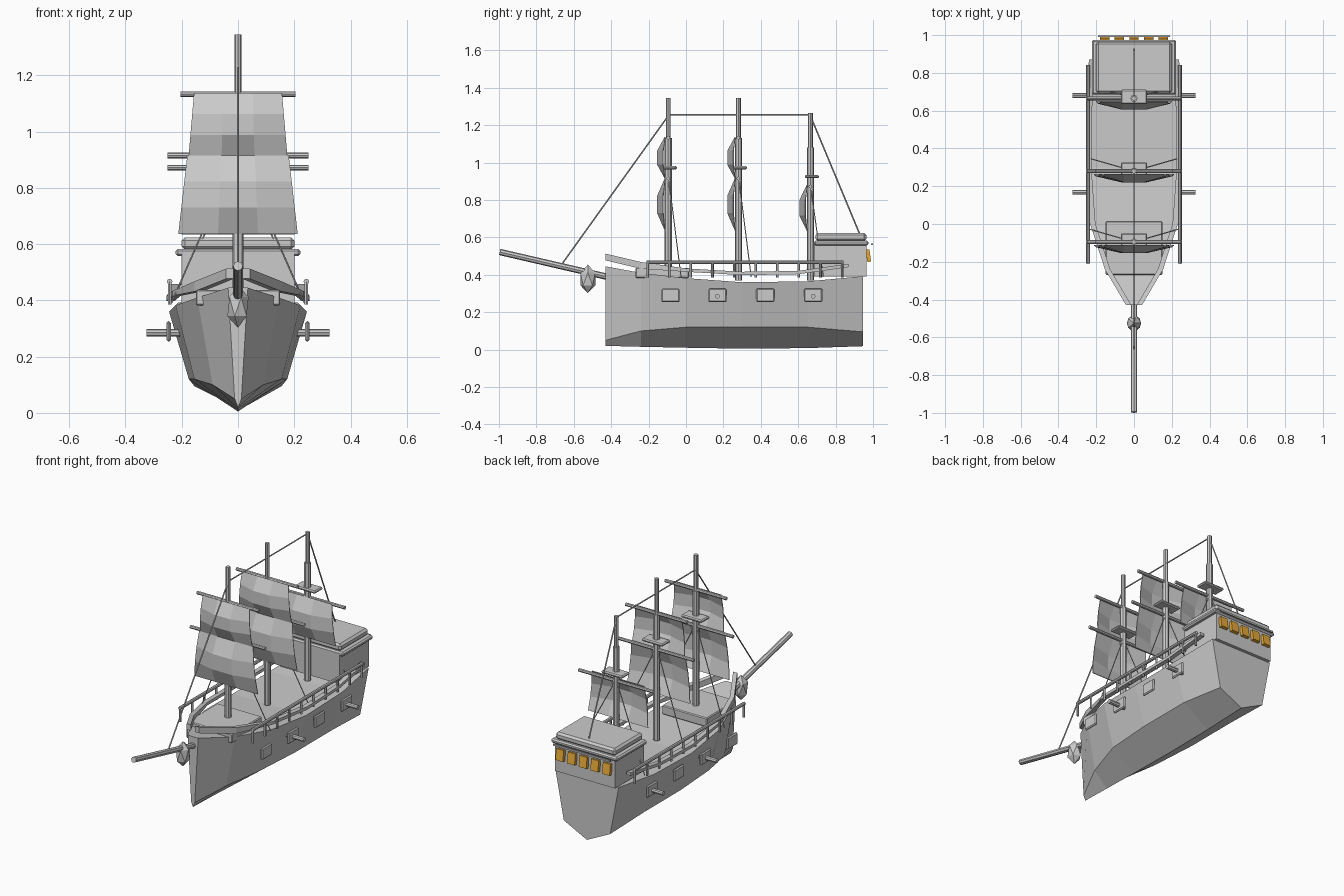
import bpy, bmesh, math
from mathutils import Vector

if "Cube" in bpy.data.objects:
    bpy.data.objects.remove(bpy.data.objects["Cube"])


def add_mesh(name, verts, faces):
    me = bpy.data.meshes.new(name)
    me.from_pydata(verts, [], faces)
    bm = bmesh.new()
    bm.from_mesh(me)
    bmesh.ops.recalc_face_normals(bm, faces=bm.faces)
    bm.to_mesh(me)
    bm.free()
    ob = bpy.data.objects.new(name, me)
    bpy.context.collection.objects.link(ob)
    return ob


def box(name, center, size, bevel=0.0):
    bpy.ops.mesh.primitive_cube_add(size=1, location=center)
    ob = bpy.context.object
    ob.name = name
    ob.scale = size
    bpy.ops.object.transform_apply(location=False, rotation=False, scale=True)
    if bevel:
        m = ob.modifiers.new("bevel", 'BEVEL')
        m.width, m.segments = bevel, 1
    return ob


def rod(name, a, b, r, sides=8):
    a, b = Vector(a), Vector(b)
    d = b - a
    bpy.ops.mesh.primitive_cylinder_add(vertices=sides, radius=r, depth=d.length, location=(a + b) / 2)
    ob = bpy.context.object
    ob.name = name
    ob.rotation_euler = d.to_track_quat('Z', 'Y').to_euler()
    return ob


# Hull: stations of y, sheer half width, sheer z, chine half width, chine z, keel z
stations = [(-0.43, 0.035, 0.445, 0.012, 0.05, 0.02),
            (-0.24, 0.145, 0.41, 0.09, 0.10, 0.015),
            (0.0, 0.222, 0.382, 0.155, 0.12, 0.01),
            (0.3, 0.245, 0.36, 0.175, 0.12, 0.005),
            (0.65, 0.24, 0.365, 0.175, 0.12, 0.008),
            (0.945, 0.212, 0.392, 0.155, 0.095, 0.018)]
verts, faces = [], []
for y, w, z, cw, cz, kz in stations:
    verts += [(-w, y, z), (-cw, y, cz), (0, y, kz), (cw, y, cz), (w, y, z)]
for s in range(len(stations) - 1):
    for i in range(5):
        j = (i + 1) % 5
        faces.append((s * 5 + i, s * 5 + j, s * 5 + 5 + j, s * 5 + 5 + i))
faces += [tuple(range(5)), tuple(range(len(verts) - 5, len(verts)))]
add_mesh("hull", verts, faces)

# Sheer caps: a square strip following the deck edge
path = [(0.028, -0.43, 0.495), (0.14, -0.24, 0.45), (0.218, 0.0, 0.425),
        (0.24, 0.3, 0.407), (0.236, 0.6, 0.412), (0.225, 0.87, 0.45)]
for side in (-1, 1):
    verts, faces = [], []
    for k, (x, y, z) in enumerate(path):
        h = 0.018 if k < 2 else 0.009
        for dx, dz in ((-0.014, -h), (0.014, -h), (0.014, h), (-0.014, h)):
            verts.append((side * (x + dx), y, z + dz))
    for s in range(len(path) - 1):
        for i in range(4):
            j = (i + 1) % 4
            faces.append((s * 4 + i, s * 4 + j, s * 4 + 4 + j, s * 4 + 4 + i))
    n = len(verts)
    faces += [(0, 1, 2, 3), (n - 4, n - 3, n - 2, n - 1)]
    add_mesh("sheer_cap", verts, faces)

# Foredeck and stern cabin
box("foredeck", (0, -0.127, 0.41), (0.3, 0.286, 0.055), 0.005)
box("cabin", (0, 0.825, 0.48), (0.4, 0.28, 0.18))
box("cabin_cornice", (0, 0.83, 0.57), (0.444, 0.29, 0.026), 0.008)
box("cabin_roof", (0, 0.828, 0.602), (0.4, 0.272, 0.044), 0.012)

# Stern windows
amber = bpy.data.materials.new("amber")
amber.diffuse_color = (0.8, 0.4, 0.04, 1)
amber.use_nodes = True
amber.node_tree.nodes["Principled BSDF"].inputs["Base Color"].default_value = amber.diffuse_color
for i in range(5):
    w = box("stern_window", (0.078 * (i - 2), 0.975, 0.502), (0.05, 0.02, 0.066))
    w.rotation_euler.x = math.radians(8)
    w.data.materials.append(amber)
box("window_lintel", (0, 0.994, 0.563), (0.38, 0.01, 0.01))

# Railings, gun ports, guns
for s in (-1, 1):
    rod("rail", (s * 0.243, -0.21, 0.467), (s * 0.243, 0.842, 0.467), 0.01)
    for i in range(10):
        y = -0.205 + 0.1155 * i
        rod("rail_post", (s * 0.243, y, 0.385), (s * 0.243, y, 0.467), 0.007, 6)
    for i, y in enumerate((-0.083, 0.168, 0.424, 0.68)):
        box("gun_port", (s * 0.247, y, 0.29), (0.016, 0.098, 0.072), 0.006)
        if i % 2:
            rod("gun_barrel", (s * 0.19, y, 0.285), (s * 0.326, y, 0.285), 0.013)


def sail(y, top, bottom, wt, wb, bulge=0.052):
    verts, faces = [], []
    for r in range(4):
        v = r / 3
        for c in range(4):
            u = c / 3
            x = (2 * u - 1) * (wt + (wb - wt) * v)
            dy = bulge * math.sin(math.pi * v) * (0.2 + 0.8 * math.sin(math.pi * u))
            verts.append((x, y - 0.017 - dy, top + (bottom - top) * v))
    for r in range(3):
        for c in range(3):
            k = r * 4 + c
            faces.append((k, k + 1, k + 5, k + 4))
    m = add_mesh("sail", verts, faces).modifiers.new("thickness", 'SOLIDIFY')
    m.thickness, m.offset = 0.004, 0


def yard(y, z, half):
    rod("yard", (-half, y, z), (half, y, z), 0.01)


def mast(y, step, top, nest, shroud_top):
    rod("lower_mast", (0, y, 0.37), (0, y, step), 0.019)
    rod("upper_mast", (0, y, step - 0.01), (0, y, top), 0.013)
    box("crows_nest", (0, y + 0.008, nest), (0.14, 0.076, 0.017), 0.006)
    for s in (-1, 1):
        rod("shroud", (0, y, shroud_top), (s * 0.237, y + 0.068, 0.39), 0.003, 5)


# Masts with their yards and sails
for y in (-0.095, 0.28):
    mast(y, 1.13, 1.345, 0.972, 0.93)
    yard(y, 1.133, 0.205)
    yard(y, 0.915, 0.25)
    sail(y, 1.137, 0.915, 0.156, 0.175)
    sail(y, 0.915, 0.637, 0.18, 0.212)
mast(0.665, 1.08, 1.265, 0.925, 0.88)
yard(0.665, 0.872, 0.25)
sail(0.665, 0.88, 0.635, 0.175, 0.2)

# Bowsprit and figurehead
rod("bowsprit", (0, -0.996, 0.522), (0, -0.36, 0.375), 0.017)
bpy.ops.mesh.primitive_ico_sphere_add(subdivisions=1, radius=1, location=(0, -0.525, 0.378))
bpy.context.object.name = "figurehead"
bpy.context.object.scale = (0.042, 0.047, 0.076)

# Stays
rod("fore_stay", (0, -0.095, 1.25), (0, -0.665, 0.455), 0.004, 6)
rod("top_stay", (0, -0.095, 1.255), (0, 0.665, 1.255), 0.004, 6)
rod("back_stay", (0, 0.665, 1.25), (0, 0.93, 0.615), 0.004, 6)
